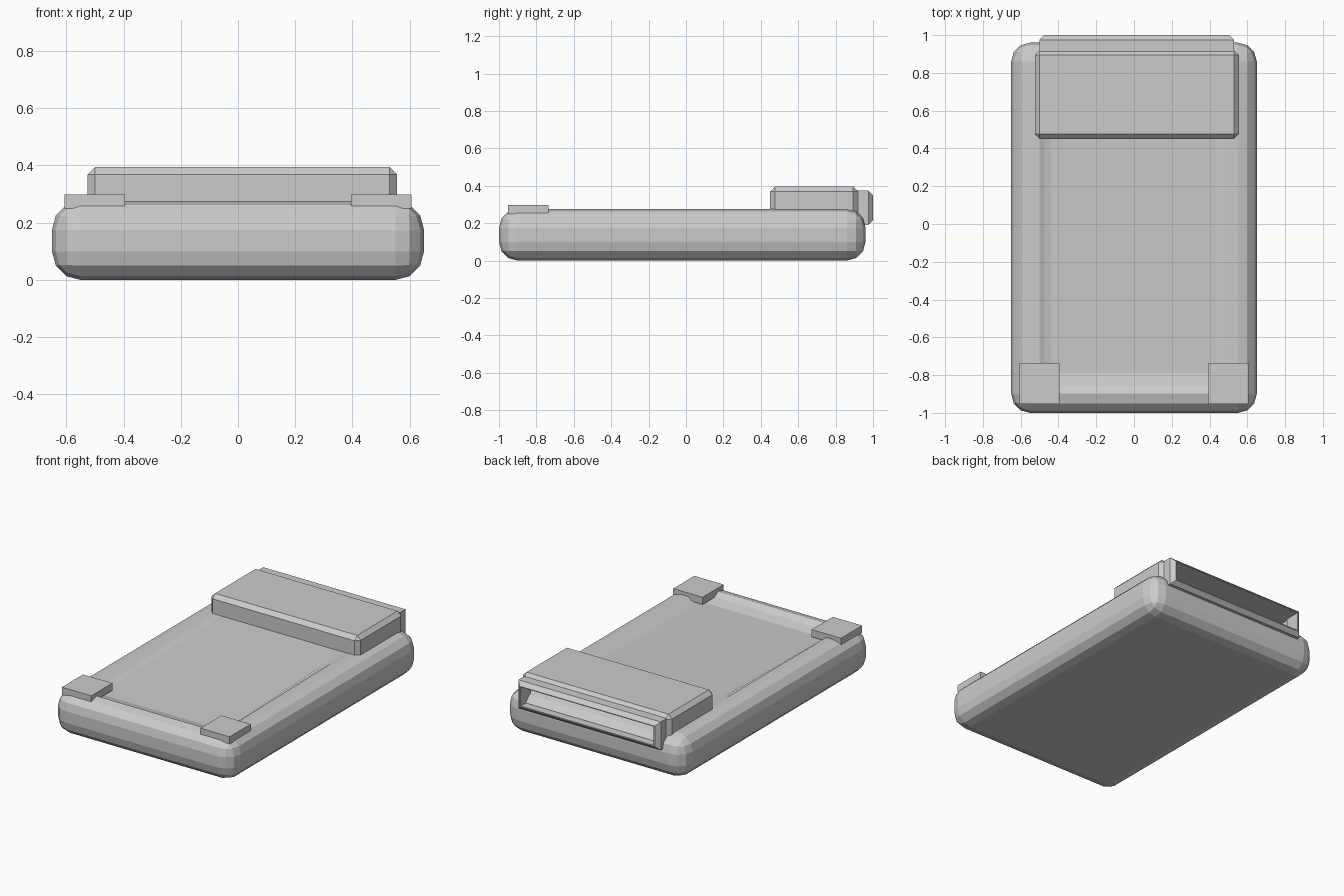
import bpy
import bmesh
from mathutils import Vector

if "Cube" in bpy.data.objects:
    bpy.data.objects.remove(bpy.data.objects["Cube"], do_unlink=True)

grey = bpy.data.materials.new("light grey")
grey.use_nodes = True
COLOUR = (0.6, 0.6, 0.6, 1)
grey.diffuse_color = COLOUR
grey.node_tree.nodes["Principled BSDF"].inputs["Base Color"].default_value = COLOUR


def box(lo, hi):
    """A bmesh box between two corners."""
    bm = bmesh.new()
    bmesh.ops.create_cube(bm, size=1)
    lo, hi = Vector(lo), Vector(hi)
    for v in bm.verts:
        v.co = Vector([lo[i] + (v.co[i] + 0.5) * (hi[i] - lo[i]) for i in range(3)])
    return bm


def chamfer(bm, width, segments, keep):
    """Bevel the edges picked by a rule on their midpoint."""
    edges = [e for e in bm.edges if keep((e.verts[0].co + e.verts[1].co) / 2)]
    bmesh.ops.bevel(bm, geom=edges, offset=width, segments=segments,
                    profile=0.5, affect='EDGES')
    bm.normal_update()


def facing(bm, direction):
    """The largest face looking in a direction."""
    d = Vector(direction)
    return max((f for f in bm.faces if f.normal.dot(d) > 0.95),
               key=lambda f: f.calc_area())


def hollow(bm, wall, z_low, z_high, depth):
    """Sink an opening into the back face and return its end cap."""
    cap = facing(bm, (0, 1, 0))
    bmesh.ops.inset_individual(bm, faces=[cap], thickness=wall)
    mid = cap.calc_center_median().z
    for v in cap.verts:
        v.co.z = z_high if v.co.z > mid else z_low
    bmesh.ops.inset_individual(bm, faces=[cap], thickness=0)
    for v in cap.verts:
        v.co.y -= depth
    return cap


def finish(bm, name):
    bm.normal_update()
    mesh = bpy.data.meshes.new(name)
    bm.to_mesh(mesh)
    bm.free()
    mesh.materials.append(grey)
    obj = bpy.data.objects.new(name, mesh)
    bpy.context.collection.objects.link(obj)
    return obj


# Rounded tray body with a shallow recess that fades out towards the back
bm = box((-0.65, -1, 0), (0.65, 0.96, 0.275))
chamfer(bm, 0.1, 3, lambda p: True)
top = facing(bm, (0, 0, 1))
for half_width, front, z_front in ((0.5, -0.895, 0.275),
                                   (0.475, -0.86, 0.252),
                                   (0.44, -0.79, 0.235)):
    bmesh.ops.inset_individual(bm, faces=[top], thickness=0.01)
    middle = top.calc_center_median()
    for v in top.verts:
        at_back = v.co.y > middle.y
        v.co = (half_width if v.co.x > 0 else -half_width,
                0.5 if at_back else front,
                0.275 if at_back else z_front)
finish(bm, "tray_body")

# Square pads on the front corners
for side, name in ((1, "left_front_pad"), (-1, "right_front_pad")):
    inner, outer = sorted((side * 0.395, side * 0.607))
    finish(box((inner, -0.953, 0.25), (outer, -0.735, 0.298)), name)

# Chamfered hollow housing across the back
bm = box((-0.525, 0.45, 0.2), (0.555, 0.92, 0.395))
chamfer(bm, 0.026, 1, lambda p: p.z > 0.21)
hollow(bm, 0.03, 0.22, 0.345, 0.42)
finish(bm, "rear_housing")

# Open port frame behind the housing
bm = box((-0.5, 0.9, 0.19), (0.53, 1, 0.375))
chamfer(bm, 0.025, 1, lambda p: p.y > 0.99)
cap = hollow(bm, 0.012, 0.222, 0.345, 0.1)
bmesh.ops.delete(bm, geom=[cap, facing(bm, (0, -1, 0))], context='FACES')
finish(bm, "port_frame")
